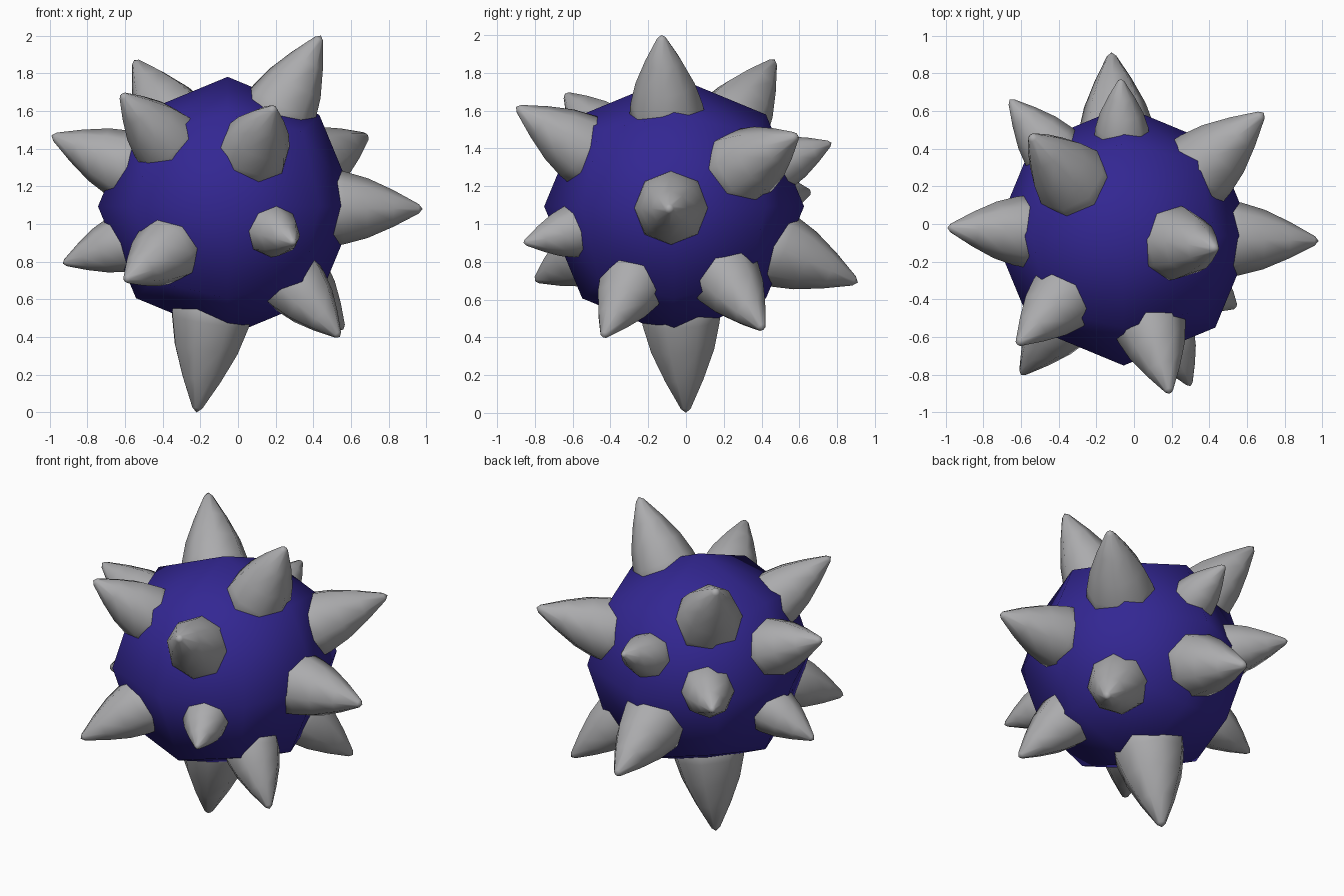
import bpy
import bmesh
import math
from mathutils import Vector

cube = bpy.data.objects.get("Cube")
if cube:
    bpy.data.objects.remove(cube, do_unlink=True)

CENTRE = Vector((-0.055, -0.063, 1.093))
RADIUS = 0.688


def make_material(name, rgb):
    mat = bpy.data.materials.new(name)
    mat.use_nodes = True
    colour = (*rgb, 1.0)
    mat.diffuse_color = colour
    mat.node_tree.nodes["Principled BSDF"].inputs["Base Color"].default_value = colour
    return mat


def make_object(name, bm, mat):
    bmesh.ops.recalc_face_normals(bm, faces=bm.faces)
    for face in bm.faces:
        face.smooth = True
    mesh = bpy.data.meshes.new(name)
    bm.to_mesh(mesh)
    bm.free()
    mesh.materials.append(mat)
    obj = bpy.data.objects.new(name, mesh)
    bpy.context.collection.objects.link(obj)
    obj.location = CENTRE
    return obj


blue = make_material("deep blue", (0.033, 0.020, 0.29))
grey = make_material("spike grey", (0.41, 0.41, 0.42))

# Ball: a cube cut once per edge and puffed out to a sphere
bm = bmesh.new()
bmesh.ops.create_cube(bm, size=2)
bmesh.ops.subdivide_edges(bm, edges=bm.edges[:], cuts=1, use_grid_fill=True)
for v in bm.verts:
    v.co = v.co.normalized() * RADIUS
make_object("ball_body", bm, blue)

# Spike outline: (width, height) as fractions above the ball's surface
PROFILE = [(1.0, 0.0), (0.82, 0.3), (0.5, 0.63), (0.13, 0.95), (0.0, 1.0)]
SIDES = 8


def make_spike(name, tip):
    """Eight-sided bulging spike pointing from the ball's centre to the tip."""
    axis = Vector(tip) - CENTRE
    surface = 0.62
    height = axis.length - surface
    width = 0.035 + 0.38 * height
    points = [(0, 0.45), (width * 1.12, 0.45)]
    points += [(r * width, surface + t * height) for r, t in PROFILE]
    bm = bmesh.new()
    verts = [bm.verts.new((r, 0, z)) for r, z in points]
    edges = [bm.edges.new(pair) for pair in zip(verts, verts[1:])]
    bmesh.ops.spin(bm, geom=verts + edges, cent=(0, 0, 0), axis=(0, 0, 1),
                   angle=math.tau, steps=SIDES)
    bmesh.ops.remove_doubles(bm, verts=bm.verts[:], dist=0.0005)
    obj = make_object(name, bm, grey)
    obj.rotation_mode = "QUATERNION"
    obj.rotation_quaternion = axis.to_track_quat("Z", "Y")


# Spikes by the position of their tips
SPIKES = {
    "top_left_spike": (0.44, -0.13, 2.0),
    "top_back_right_spike": (-0.55, 0.47, 1.87),
    "upper_front_right_spike": (-0.62, -0.64, 1.69),
    "upper_front_spike": (0.19, -0.90, 1.62),
    "upper_right_spike": (-0.99, -0.02, 1.47),
    "upper_back_left_spike": (0.69, 0.59, 1.47),
    "upper_back_spike": (-0.07, 0.77, 1.43),
    "left_spike": (0.98, -0.09, 1.08),
    "back_right_spike": (-0.66, 0.66, 1.17),
    "lower_right_spike": (-0.93, -0.02, 0.79),
    "lower_front_right_spike": (-0.60, -0.80, 0.70),
    "lower_front_spike": (0.30, -0.86, 0.90),
    "lower_back_spike": (-0.12, 0.91, 0.69),
    "bottom_front_left_spike": (0.54, -0.44, 0.40),
    "bottom_back_left_spike": (0.56, 0.41, 0.44),
    "bottom_spike": (-0.22, 0.0, 0.0),
}
for spike_name, spike_tip in SPIKES.items():
    make_spike(spike_name, spike_tip)
